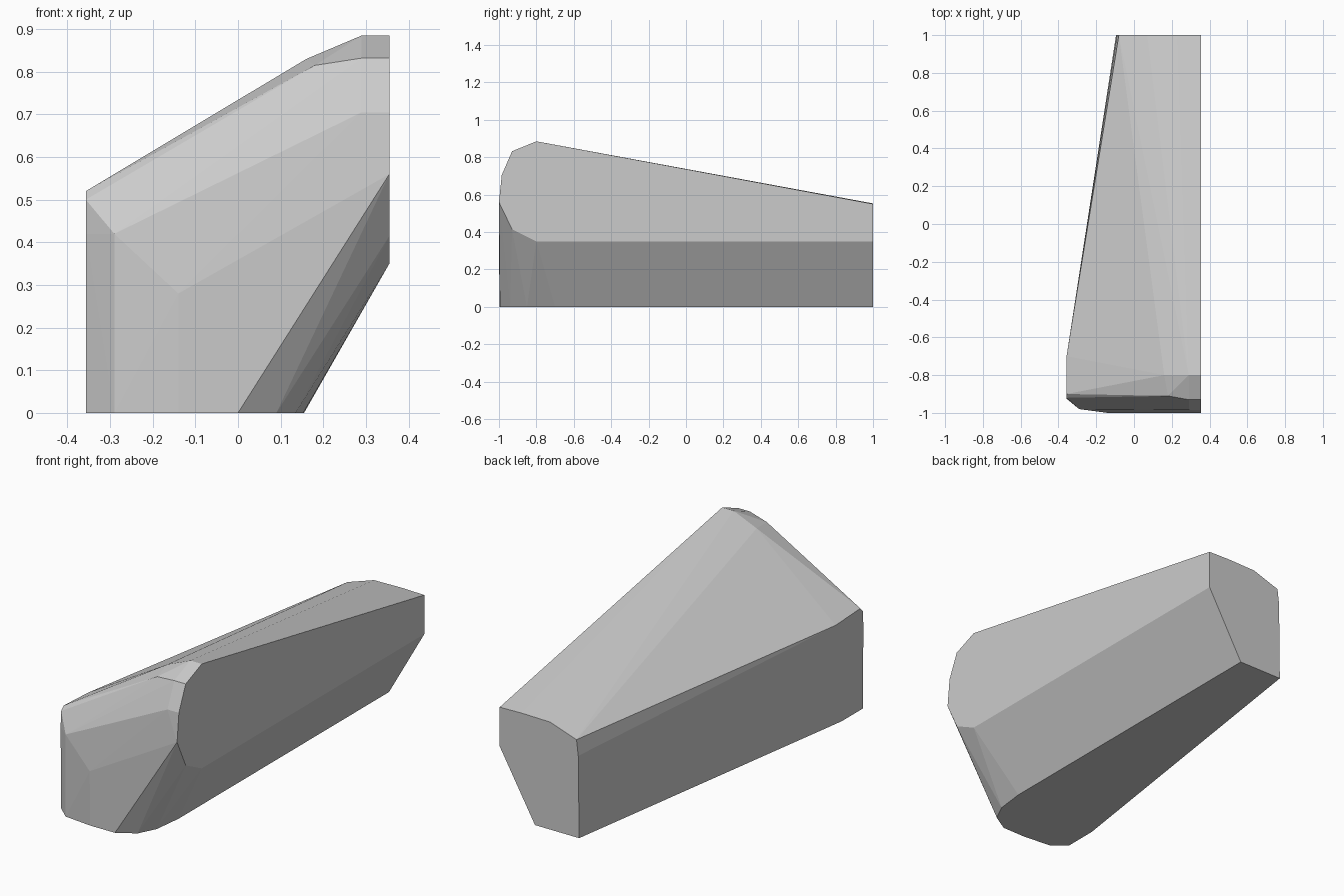
import bpy, bmesh

if "Cube" in bpy.data.objects:
    bpy.data.objects.remove(bpy.data.objects["Cube"])

# One flat stone grey
stone = bpy.data.materials.new("stone_grey")
stone.diffuse_color = (0.6, 0.6, 0.6, 1)
stone.use_nodes = True
stone.node_tree.nodes["Principled BSDF"].inputs["Base Color"].default_value = stone.diffuse_color

# Outlines running around the block, as (x, y, z)
rear_outline = [(-0.095, 1, 0), (0.155, 1, 0), (0.355, 1, 0.35), (0.355, 1, 0.55),
                (0.23, 1, 0.553), (0.07, 1, 0.55), (-0.08, 1, 0.5), (-0.09, 1, 0.42)]
foot_outline = [(-0.357, -0.75, 0), (-0.357, -0.92, 0), (-0.29, -0.98, 0), (-0.14, -0.996, 0),
                (0, -0.995, 0), (0.09, -0.94, 0), (0.135, -0.85, 0), (0.153, -0.7, 0)]
crown_outline = [(-0.357, -0.7, 0.51), (-0.357, -0.9, 0.52), (0.16, -0.8, 0.83),
                 (0.29, -0.8, 0.885), (0.355, -0.8, 0.885)]
brow_outline = [(-0.357, -0.92, 0.5), (0.18, -0.91, 0.815), (0.29, -0.93, 0.832),
                (0.355, -0.93, 0.832)]
nose_outline = [(-0.357, -0.925, 0.42), (-0.29, -0.98, 0.42), (-0.14, -1, 0.28),
                (0.29, -0.985, 0.705), (0.355, -0.985, 0.705), (0.355, -1, 0.56)]
cheek_outline = [(0.355, -0.93, 0.415), (0.355, -0.8, 0.35)]

# Faceted block wrapped around the outlines
bm = bmesh.new()
for outline in (rear_outline, foot_outline, crown_outline, brow_outline, nose_outline, cheek_outline):
    for p in outline:
        bm.verts.new(p)
hull = bmesh.ops.convex_hull(bm, input=bm.verts[:])
loose = [v for v in bm.verts if not v.link_faces]
bmesh.ops.delete(bm, geom=loose, context='VERTS')
bmesh.ops.dissolve_limit(bm, angle_limit=0.005, verts=bm.verts[:], edges=bm.edges[:])
bmesh.ops.recalc_face_normals(bm, faces=bm.faces[:])
mesh = bpy.data.meshes.new("rock_block")
bm.to_mesh(mesh)
bm.free()
mesh.materials.append(stone)
rock = bpy.data.objects.new("rock_block", mesh)
bpy.context.collection.objects.link(rock)
